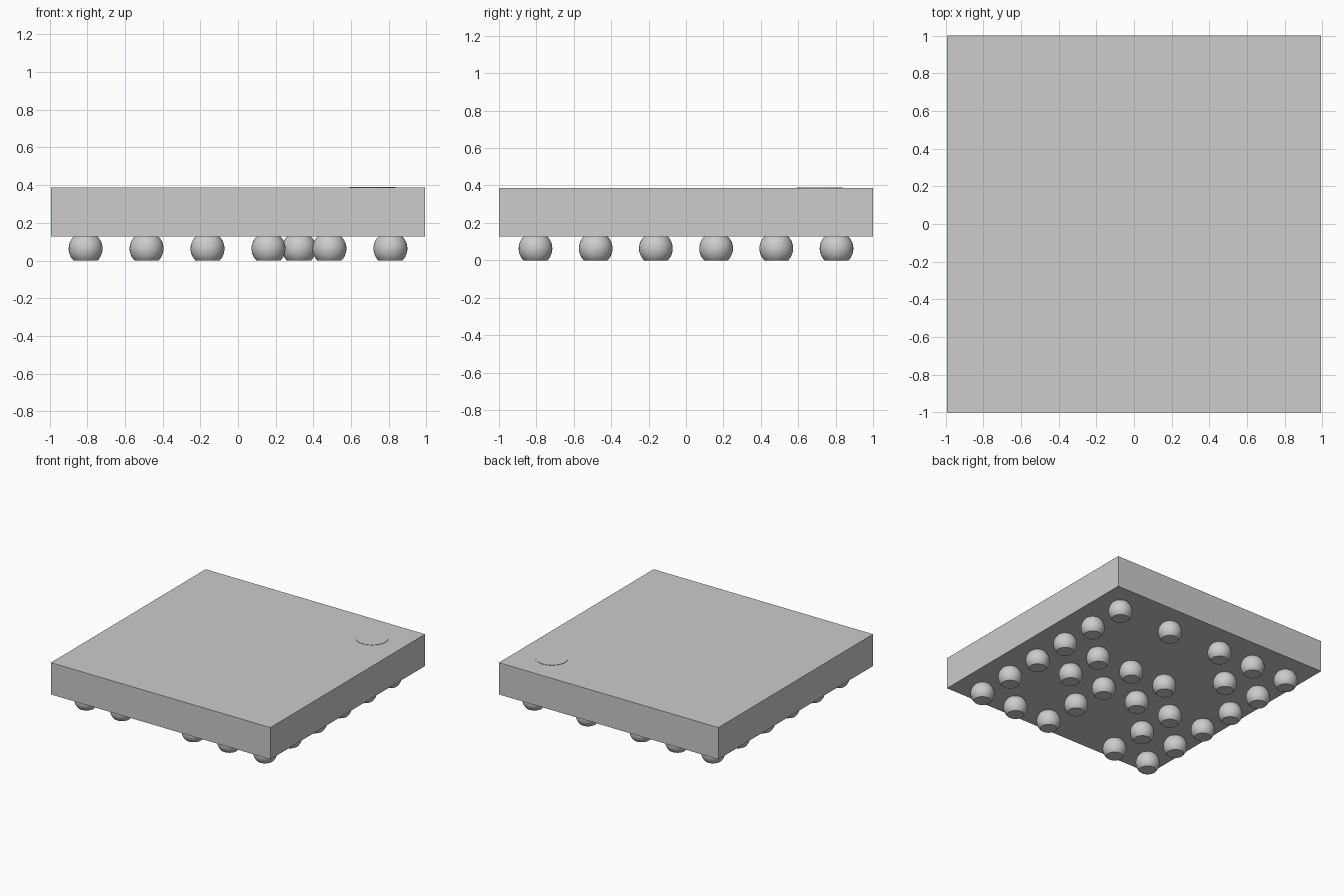
import bpy
import bmesh
from mathutils import Matrix, Vector

cube = bpy.data.objects.get("Cube")
if cube:
    bpy.data.objects.remove(cube, do_unlink=True)

# Single plain grey for every part
GREY = (0.604, 0.604, 0.604, 1.0)
grey = bpy.data.materials.new("plain_grey")
grey.diffuse_color = GREY
grey.use_nodes = True
grey.node_tree.nodes["Principled BSDF"].inputs["Base Color"].default_value = GREY

BODY_BOTTOM, BODY_TOP = 0.127, 0.387


def to_mesh(name, bm):
    bmesh.ops.recalc_face_normals(bm, faces=bm.faces)
    mesh = bpy.data.meshes.new(name)
    bm.to_mesh(mesh)
    bm.free()
    mesh.materials.append(grey)
    return mesh


def add_object(name, mesh, location=(0, 0, 0)):
    obj = bpy.data.objects.new(name, mesh)
    obj.location = location
    bpy.context.collection.objects.link(obj)
    return obj


# Flat rectangular package body
height = BODY_TOP - BODY_BOTTOM
bm = bmesh.new()
bmesh.ops.create_cube(bm, size=1)
bmesh.ops.scale(bm, vec=(1.986, 2.0, height), verts=bm.verts)
add_object("package_body", to_mesh("package_body", bm), (0, 0, BODY_BOTTOM + height / 2))

# Thin round corner marker on the top
bm = bmesh.new()
bmesh.ops.create_cone(bm, cap_ends=True, segments=48, radius1=0.122,
                      radius2=0.122, depth=0.004)
for face in bm.faces:
    face.smooth = abs(face.normal.z) < 0.5
add_object("corner_marker", to_mesh("corner_marker", bm), (0.713, 0.715, BODY_TOP + 0.001))

# Contact ball: a sphere cut flat at both ends
ball_z = BODY_BOTTOM / 2
bm = bmesh.new()
bmesh.ops.create_uvsphere(bm, u_segments=32, v_segments=24, radius=0.09)
for face in bm.faces:
    face.smooth = True
for side in (-1, 1):
    cut = bmesh.ops.bisect_plane(
        bm, geom=bm.verts[:] + bm.edges[:] + bm.faces[:],
        plane_co=Vector((0, 0, side * ball_z)), plane_no=Vector((0, 0, side)),
        clear_outer=True)
    rim = [e for e in cut["geom_cut"] if isinstance(e, bmesh.types.BMEdge)]
    caps = bmesh.ops.edgeloop_fill(bm, edges=rim)["faces"]
    for face in caps:
        face.smooth = False
    for edge in rim:
        edge.smooth = False
ball_mesh = to_mesh("contact_ball", bm)

# Ball layout: occupied columns in each row, in pitch steps from the centre
PITCH = 0.3235
ROWS = {
    2.5: (-2.5, -1.5, -0.5, 1, 2.5),
    1.5: (-2.5, -1.5, 2.5),
    0.5: (-2.5, -0.5, 0.5, 1.5, 2.5),
    -0.5: (-2.5, -1.5, -0.5, 0.5, 1.5, 2.5),
    -1.5: (-2.5, -1.5, 0.5, 2.5),
    -2.5: (-2.5, -1.5, 0.5, 1.5, 2.5),
}
for row, columns in ROWS.items():
    for column in columns:
        add_object("contact_ball", ball_mesh, (column * PITCH, row * PITCH * 0.995, ball_z))
